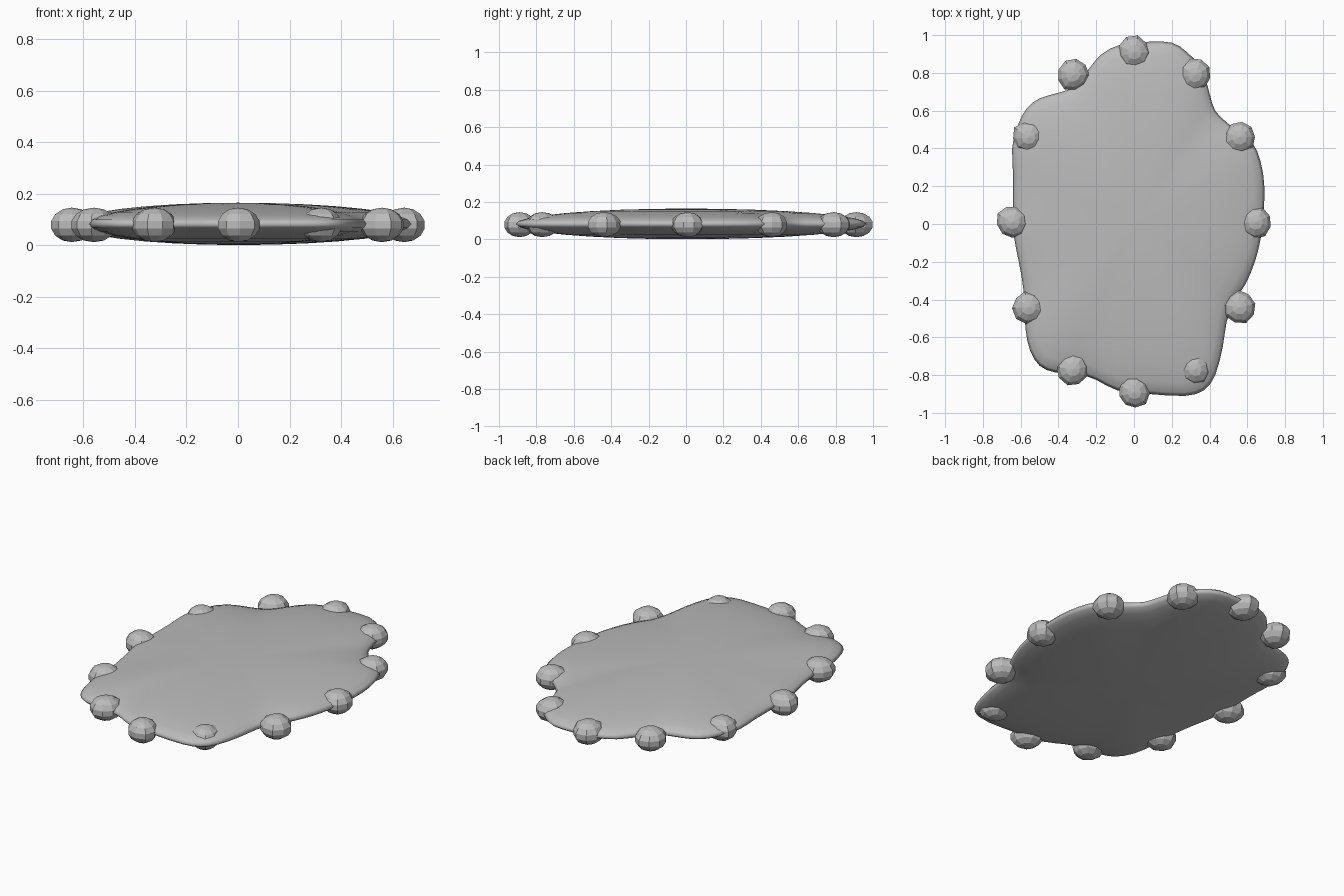
import bpy
import bmesh
import math
import random
from mathutils import Vector

cube = bpy.data.objects.get("Cube")
if cube:
    bpy.data.objects.remove(cube, do_unlink=True)

random.seed(4)
MID_Z = 0.083        # height of the rim
HALF_THICK = 0.082

grey = bpy.data.materials.new("plain grey")
grey.use_nodes = True
grey.diffuse_color = (0.5, 0.5, 0.5, 1)
grey.node_tree.nodes["Principled BSDF"].inputs["Base Color"].default_value = (0.5, 0.5, 0.5, 1)


def add_object(name, bm):
    """Turn a bmesh into a named object with the shared material."""
    bmesh.ops.recalc_face_normals(bm, faces=bm.faces)
    mesh = bpy.data.meshes.new(name)
    bm.to_mesh(mesh)
    bm.free()
    mesh.materials.append(grey)
    obj = bpy.data.objects.new(name, mesh)
    bpy.context.collection.objects.link(obj)
    return obj


def smooth_loop(points, steps):
    """Round a closed outline through its control points."""
    count = len(points)
    result = []
    for i in range(count):
        a, b, c, d = (Vector(points[(i + k) % count]) for k in (-1, 0, 1, 2))
        for s in range(steps):
            t = s / steps
            result.append(0.5 * (2 * b + (c - a) * t + (2 * a - 5 * b + 4 * c - d) * t ** 2
                                 + (3 * b - a - 3 * c + d) * t ** 3))
    return result


# Wavy outline of the flat body, counter-clockwise from its left side
outline = [
    (.685, .05), (.69, .2), (.67, .33), (.62, .44), (.5, .53), (.43, .6),
    (.4, .69), (.36, .82), (.28, .91), (.2, .96), (.08, .965), (-.07, .95),
    (-.17, .9), (-.24, .82), (-.31, .73), (-.4, .695), (-.5, .665), (-.57, .61),
    (-.62, .51), (-.645, .4), (-.64, .26), (-.64, .1), (-.64, -.04), (-.61, -.2),
    (-.585, -.35), (-.575, -.55), (-.55, -.67), (-.5, -.75), (-.42, -.785), (-.31, -.79),
    (-.2, -.825), (-.09, -.88), (.08, -.9), (.27, -.91), (.37, -.88), (.43, -.8),
    (.47, -.65), (.49, -.52), (.53, -.41), (.59, -.32), (.64, -.2), (.67, -.08),
]
rim = smooth_loop(outline, 2)

# Lens-shaped body: concentric rings shrinking towards both poles
bm = bmesh.new()
LEVELS = 16
rings = []
for level in range(1, LEVELS):
    angle = math.pi * level / LEVELS
    rings.append([bm.verts.new((p.x * math.sin(angle), p.y * math.sin(angle),
                                MID_Z + HALF_THICK * math.cos(angle))) for p in rim])
top = bm.verts.new((0, 0, MID_Z + HALF_THICK))
bottom = bm.verts.new((0, 0, MID_Z - HALF_THICK))
n = len(rim)
for i in range(n):
    j = (i + 1) % n
    bm.faces.new((top, rings[0][i], rings[0][j]))
    bm.faces.new((bottom, rings[-1][j], rings[-1][i]))
    for upper, lower in zip(rings, rings[1:]):
        bm.faces.new((upper[i], lower[i], lower[j], upper[j]))
body = add_object("flat_body", bm)
for face in body.data.polygons:
    face.use_smooth = True

# Twelve faceted, slightly uneven knobs spaced round the rim
for k in range(12):
    turn = math.tau * k / 12
    bm = bmesh.new()
    bmesh.ops.create_uvsphere(bm, u_segments=9, v_segments=7, radius=1)
    spin = random.uniform(0, 1)
    wobble = [random.uniform(0.95, 1.09) for _ in range(9)]
    for v in bm.verts:
        around = math.atan2(v.co.y, v.co.x)
        sector = round(around / math.tau * 9) % 9
        reach = 0.086 * wobble[sector] * math.hypot(v.co.x, v.co.y)
        v.co = (reach * math.cos(around + spin), reach * math.sin(around + spin), v.co.z * 0.067)
    knob = add_object(f"rim_knob_{k + 1}", bm)
    knob.location = (0.645 * math.cos(turn), 0.01 + 0.9 * math.sin(turn), MID_Z - 0.004)
